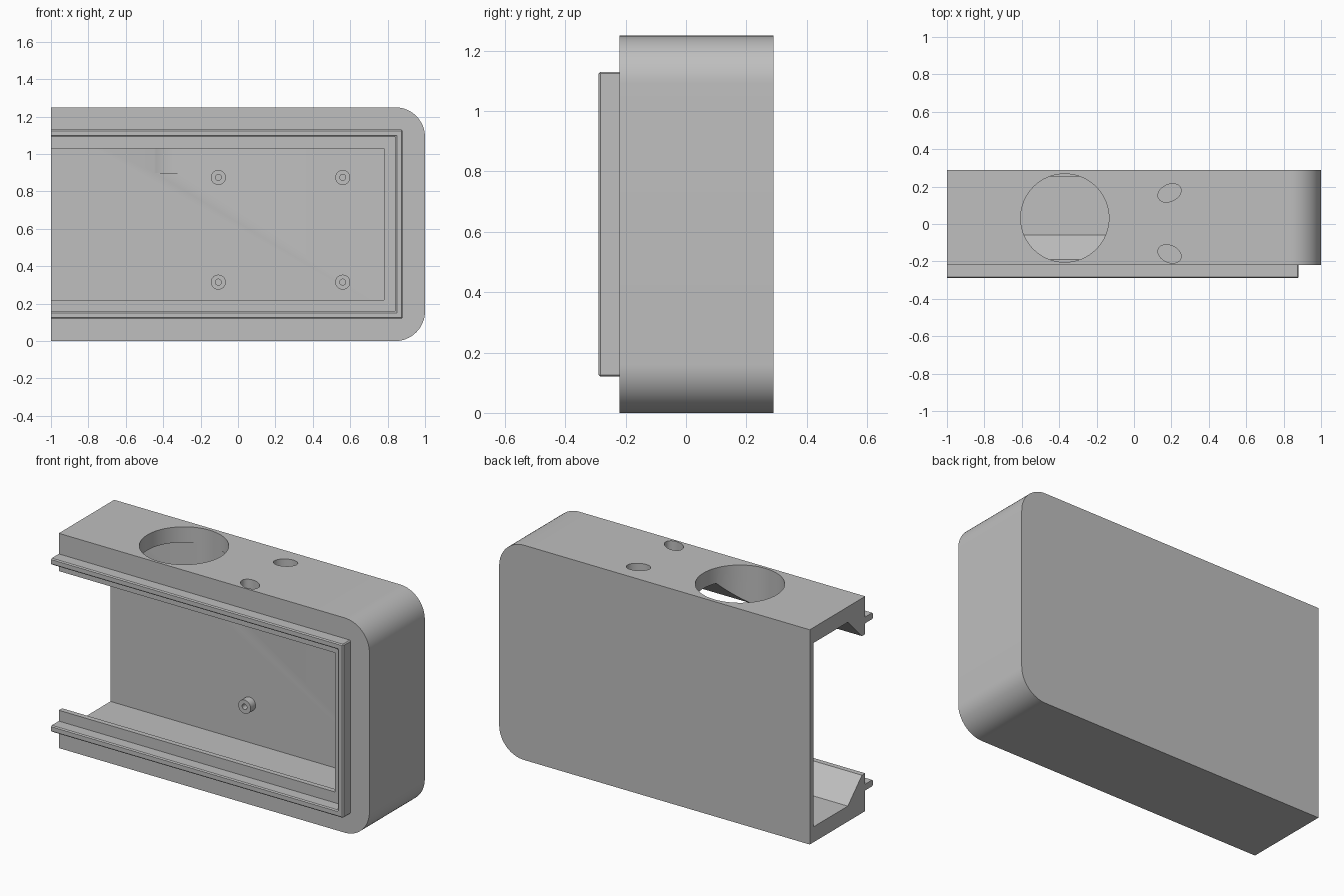
import bpy, bmesh
from math import sin, cos, pi, radians

cube = bpy.data.objects.get("Cube")
if cube:
    bpy.data.objects.remove(cube, do_unlink=True)

grey = bpy.data.materials.new("plain_grey")
grey.use_nodes = True
grey.diffuse_color = (0.52, 0.52, 0.52, 1)
grey.node_tree.nodes["Principled BSDF"].inputs["Base Color"].default_value = (0.52, 0.52, 0.52, 1)

HEIGHT, FRONT, BACK = 1.25, -0.22, 0.29


def loft(name, loops, edge_filter=None, bevel=0.006):
    """Skin equal-length loops in order, cap both ends, optionally bevel edges."""
    bm = bmesh.new()
    rings = [[bm.verts.new(p) for p in loop] for loop in loops]
    n = len(rings[0])
    for a, b in zip(rings, rings[1:]):
        for i in range(n):
            j = (i + 1) % n
            bm.faces.new((a[i], a[j], b[j], b[i]))
    bm.faces.new(rings[0])
    bm.faces.new(rings[-1])
    bmesh.ops.recalc_face_normals(bm, faces=bm.faces)
    if edge_filter:
        edges = [e for e in bm.edges if edge_filter(e)]
        bmesh.ops.bevel(bm, geom=edges, offset=bevel, segments=1, affect='EDGES')
    mesh = bpy.data.meshes.new(name)
    bm.to_mesh(mesh)
    bm.free()
    mesh.materials.append(grey)
    obj = bpy.data.objects.new(name, mesh)
    bpy.context.collection.objects.link(obj)
    return obj


def activate(obj):
    bpy.ops.object.select_all(action='DESELECT')
    obj.select_set(True)
    bpy.context.view_layer.objects.active = obj


def cut(obj, cutter):
    cutter.hide_render = True
    mod = obj.modifiers.new("cut", 'BOOLEAN')
    mod.operation, mod.solver, mod.object = 'DIFFERENCE', 'EXACT', cutter
    activate(obj)
    bpy.ops.object.modifier_apply(modifier=mod.name)
    bpy.data.objects.remove(cutter, do_unlink=True)


def smooth(obj):
    activate(obj)
    bpy.ops.object.shade_smooth_by_angle(angle=radians(30))


def panel(inset, y, left=-1.0):
    """Rectangle inset from the top, bottom and right sides."""
    r, t = 1 - inset, HEIGHT - inset
    return [(left, y, inset), (r, y, inset), (r, y, t), (left, y, t)]


def rounded_panel(y, radius=0.16, steps=16):
    pts = [(-1, y, HEIGHT), (-1, y, 0)]
    for cz, start in ((radius, -pi / 2), (HEIGHT - radius, 0)):
        for i in range(steps + 1):
            a = start + i * pi / 2 / steps
            pts.append((1 - radius + radius * cos(a), y, cz + radius * sin(a)))
    return pts


def ellipse(cx, cy, z, a, b, turn=0.0, n=64):
    pts = []
    for i in range(n):
        t = 2 * pi * i / n
        u, v = a * cos(t), b * sin(t)
        pts.append((cx + u * cos(turn) - v * sin(turn),
                    cy + u * sin(turn) + v * cos(turn), z))
    return pts


# Housing with a hollow that narrows to a sloped front lip
housing = loft("housing", [rounded_panel(FRONT), rounded_panel(BACK)])
cut(housing, loft("hollow", [panel(i, y, -1.1) for i, y in
                             ((0.22, -0.3), (0.22, -0.19), (0.09, -0.06), (0.09, 0.255))]))

# Large round opening and two small oval holes in the top
cut(housing, loft("round_cutter", [ellipse(-0.37, 0.032, z, 0.236, 0.236) for z in (0.9, 1.4)]))
for side in (1, -1):
    cut(housing, loft("oval_cutter", [ellipse(0.19, 0.003 + side * 0.163, z, 0.065, 0.045,
                                              side * radians(25)) for z in (1.14, 1.4)]))
smooth(housing)


# Raised sealing rail around the front opening, open at the left end
def rail_loop(y):
    outer, inner = panel(0.12, y), panel(0.157, y)
    return outer + inner[::-1]


def rail_edge(e):
    at_end = all(v.co.x < -0.99 for v in e.verts)
    at_base = all(v.co.y > FRONT - 0.01 for v in e.verts)
    return not at_end and not at_base


loft("front_rail", [rail_loop(FRONT), rail_loop(-0.29)], rail_edge)


# Four hollow mounting posts on the inside of the back wall
def ring(cx, y, cz, r):
    return [(x, y, z) for x, z, _ in ellipse(cx, cz, 0, r, r, n=32)]


for column, cx in (("right", -0.105), ("left", 0.56)):
    for row, cz in (("lower", 0.315), ("upper", 0.875)):
        post = loft(f"{row}_{column}_post", [ring(cx, y, cz, r) for r, y in
                    ((0.04, 0.26), (0.04, 0.21), (0.016, 0.21), (0.016, 0.25))])
        smooth(post)
